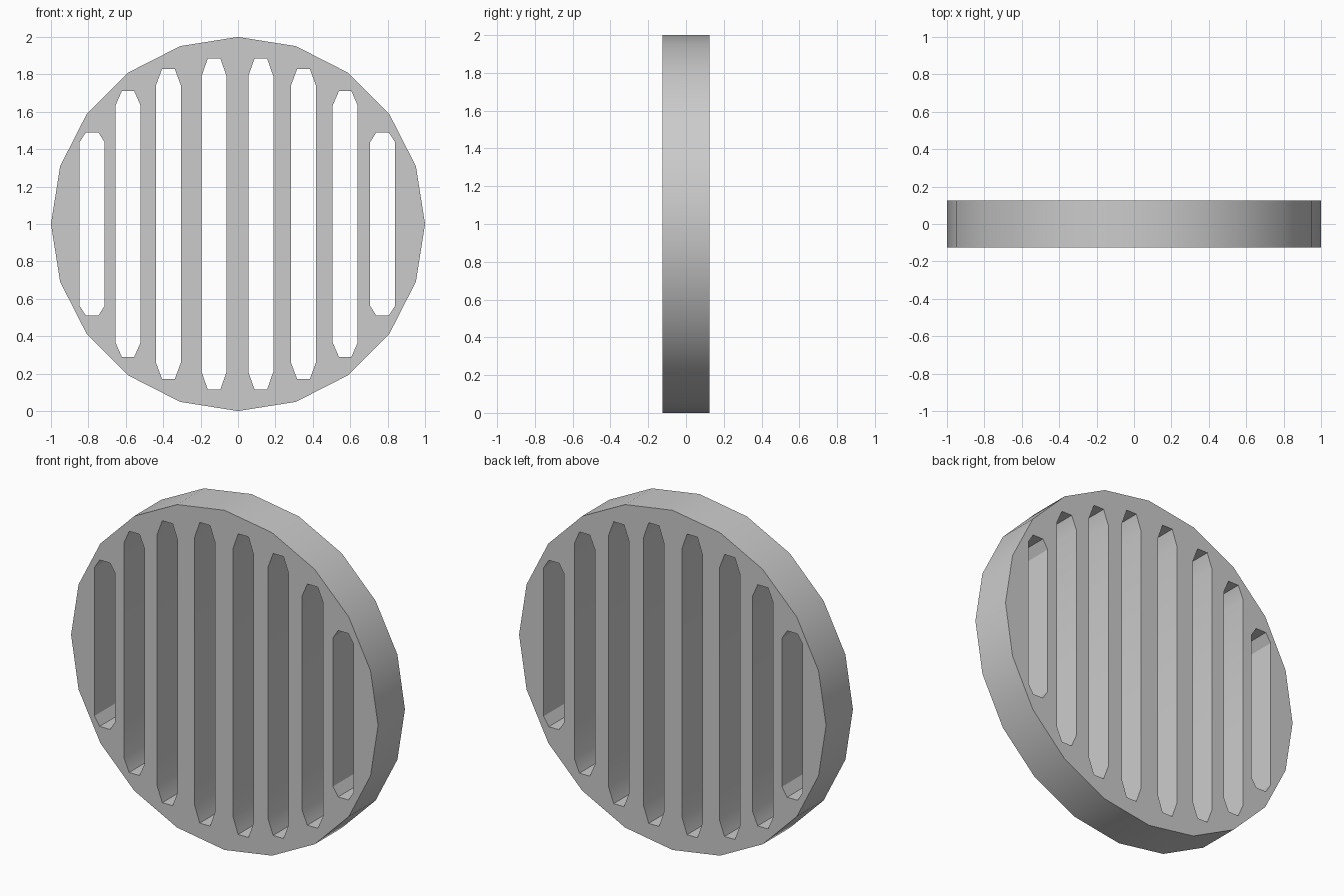
import bpy, bmesh
from math import cos, sin, pi, radians

if "Cube" in bpy.data.objects:
    bpy.data.objects.remove(bpy.data.objects["Cube"])

HALF_DEPTH = 0.125
SLOT_HALF_WIDTH = 0.067
# centre x (left, right) and half height of each slot pair
SLOTS = [(-0.780, 0.773, 0.49), (-0.588, 0.573, 0.71),
         (-0.372, 0.350, 0.83), (-0.128, 0.122, 0.885)]


def add_loop(curve, points):
    s = curve.splines.new('POLY')
    s.points.add(len(points) - 1)
    for p, (x, y) in zip(s.points, points):
        p.co = (x, y, 0, 1)
    s.use_cyclic_u = True


def slot_outline(cx, h):
    w, c, k = SLOT_HALF_WIDTH, SLOT_HALF_WIDTH * 0.5, h * 0.892
    return [(cx + x, y) for x, y in
            [(w, -k), (w, k), (c, h), (-c, h), (-w, k), (-w, -k), (-c, -h), (c, -h)]]


# round grille plate profile with slots as holes
curve = bpy.data.curves.new("grille_profile", 'CURVE')
curve.dimensions = '2D'
curve.fill_mode = 'BOTH'
curve.extrude = HALF_DEPTH
add_loop(curve, [(cos(2 * pi * i / 20), sin(2 * pi * i / 20)) for i in range(20)])
for left, right, h in SLOTS:
    add_loop(curve, slot_outline(left, h))
    add_loop(curve, slot_outline(right, h))

grille = bpy.data.objects.new("round_grille", curve)
bpy.context.collection.objects.link(grille)
grille.rotation_euler = (radians(90), 0, 0)
grille.location = (0, 0, 1)

# turn into a clean welded mesh
bpy.context.view_layer.objects.active = grille
grille.select_set(True)
bpy.ops.object.convert(target='MESH')
grille = bpy.context.object
grille.name = "round_grille"
bm = bmesh.new()
bm.from_mesh(grille.data)
bmesh.ops.remove_doubles(bm, verts=bm.verts, dist=0.0005)
bmesh.ops.recalc_face_normals(bm, faces=bm.faces)
bm.to_mesh(grille.data)
bm.free()

# smooth rim, crisp slot and face edges
bpy.ops.object.shade_smooth_by_angle(angle=radians(30))
